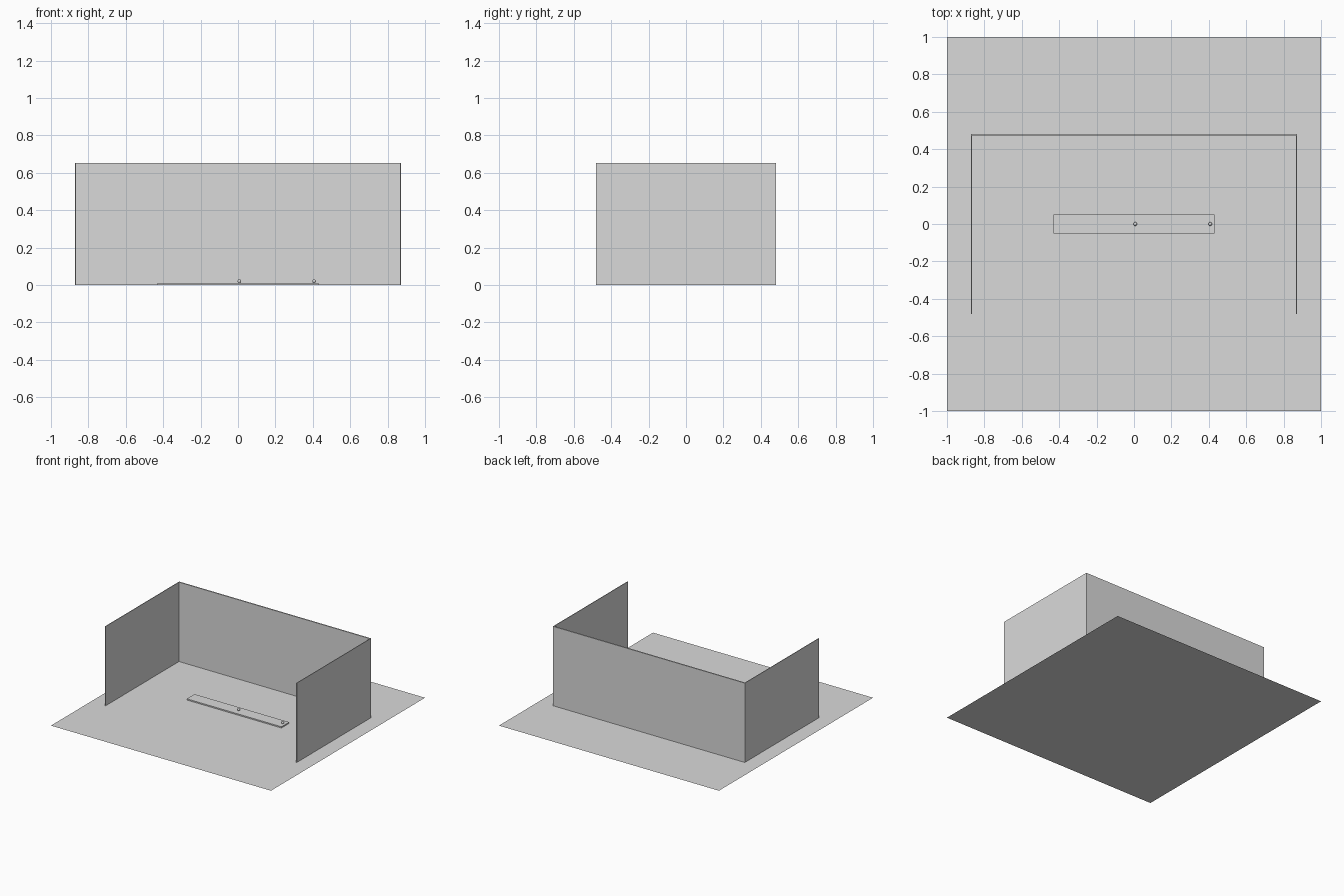
import bpy

if "Cube" in bpy.data.objects:
    bpy.data.objects.remove(bpy.data.objects["Cube"])

grey = bpy.data.materials.new("light grey")
grey.diffuse_color = (0.7, 0.7, 0.7, 1)
grey.use_nodes = True
grey.node_tree.nodes["Principled BSDF"].inputs["Base Color"].default_value = grey.diffuse_color


def finish(name):
    ob = bpy.context.object
    ob.name = name
    ob.data.materials.append(grey)
    return ob


def box(name, x0, x1, y0, y1, z0, z1):
    bpy.ops.mesh.primitive_cube_add(
        size=1, location=((x0 + x1) / 2, (y0 + y1) / 2, (z0 + z1) / 2))
    bpy.context.object.scale = (x1 - x0, y1 - y0, z1 - z0)
    bpy.ops.object.transform_apply(location=False, rotation=False, scale=True)
    return finish(name)


# floor sheet
bpy.ops.mesh.primitive_plane_add(size=2, location=(0, 0, 0))
finish("floor")

# back wall and two side walls, open at the front
W, D, H = 0.872, 0.482, 0.652
box("back_wall", -W, W, D - 0.01, D, 0, H)
box("left_wall", -W, -W + 0.005, -D, D - 0.01, 0, H)
box("right_wall", W - 0.005, W, -D, D - 0.01, 0, H)

# low strip on the floor
box("floor_strip", -0.43, 0.43, -0.05, 0.05, 0, 0.01)

# two small balls resting on the strip
for name, x in (("middle_ball", 0.007), ("end_ball", 0.407)):
    bpy.ops.mesh.primitive_uv_sphere_add(
        segments=16, ring_count=8, radius=0.01, location=(x, 0, 0.02))
    finish(name)
    bpy.ops.object.shade_smooth_by_angle()
